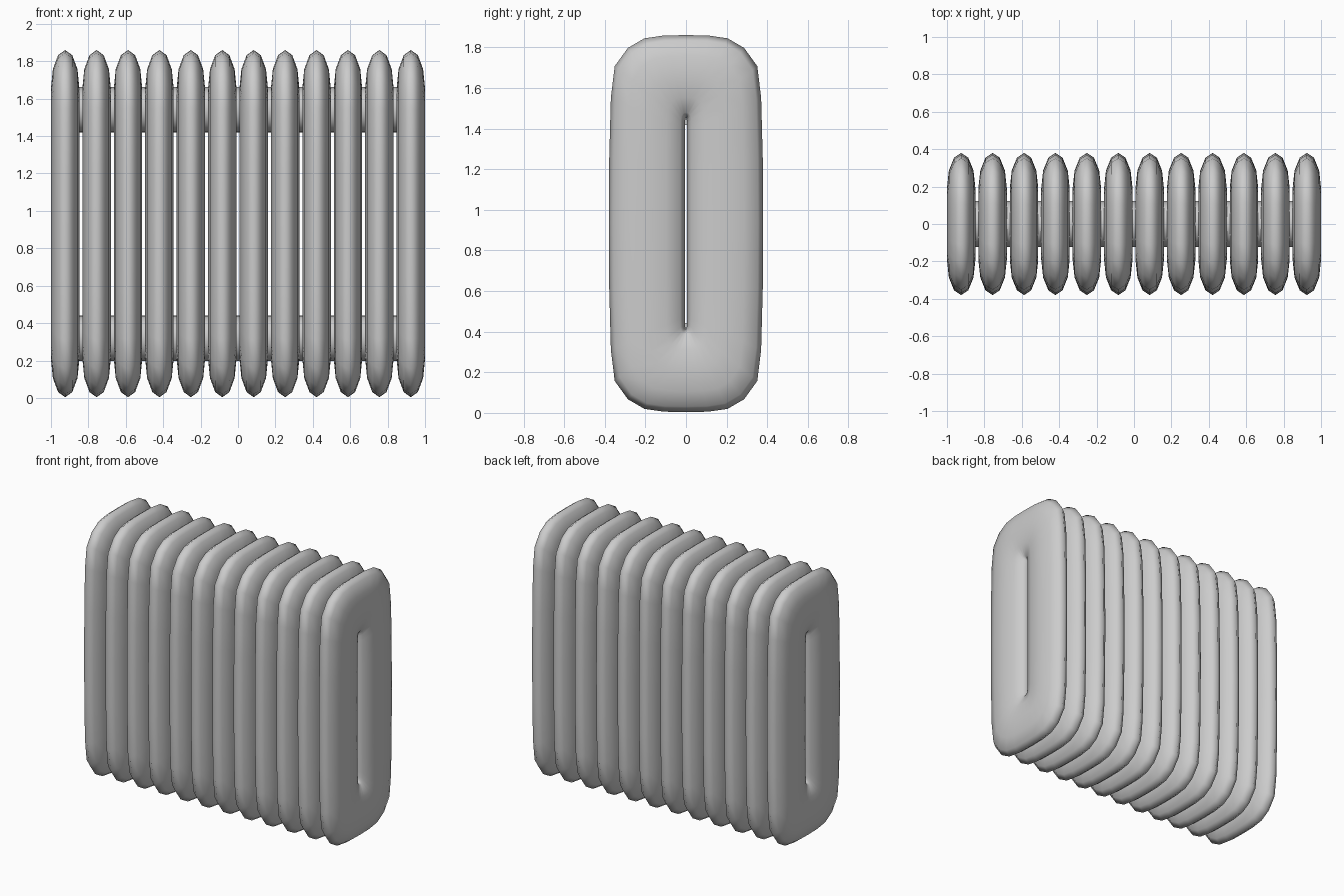
import bpy, bmesh, math

if "Cube" in bpy.data.objects:
    bpy.data.objects.remove(bpy.data.objects["Cube"])

FINS = 12
HALF_T = 0.076      # half thickness of a fin
MID_Z = 0.932       # mid height of a fin
SECTION = 12        # sides of the tube section

# quarter outline: outer y, outer z, inner y, inner z (z relative to mid height)
QUARTER = [
    (0.380, 0.000, 0.004, 0.000),
    (0.378, 0.320, 0.004, 0.270),
    (0.370, 0.620, 0.004, 0.460),
    (0.351, 0.775, 0.004, 0.492),
    (0.286, 0.865, 0.004, 0.507),
    (0.205, 0.912, 0.003, 0.515),
    (0.110, 0.926, 0.002, 0.518),
    (0.000, 0.928, 0.000, 0.520),
]


def full_outline():
    """Mirror the quarter outline into a closed loop."""
    q = QUARTER
    half = q + [(-a, b, -c, d) for a, b, c, d in reversed(q[:-1])]
    return half + [(a, -b, c, -d) for a, b, c, d in reversed(half[1:-1])]


def fin_mesh():
    """Stretched ring: elliptical section swept between slot and outer rim."""
    bm = bmesh.new()
    rings = []
    for oy, oz, iy, iz in full_outline():
        ring = []
        for k in range(SECTION):
            a = 2 * math.pi * k / SECTION
            t = 0.5 + 0.5 * math.cos(a)
            ring.append(bm.verts.new((HALF_T * math.sin(a),
                                      iy + (oy - iy) * t,
                                      iz + (oz - iz) * t)))
        rings.append(ring)
    n = len(rings)
    for i in range(n):
        r, s = rings[i], rings[(i + 1) % n]
        for k in range(SECTION):
            m = (k + 1) % SECTION
            bm.faces.new((r[k], s[k], s[m], r[m]))
    bmesh.ops.recalc_face_normals(bm, faces=bm.faces)
    for f in bm.faces:
        f.smooth = True
    me = bpy.data.meshes.new("radiator_fin")
    bm.to_mesh(me)
    bm.free()
    return me


# row of fins
mesh = fin_mesh()
first = -1 + HALF_T
pitch = -2 * first / (FINS - 1)
for i in range(FINS):
    fin = bpy.data.objects.new(f"radiator_fin_{i + 1}", mesh)
    fin.location = (first + i * pitch, 0, MID_Z)
    bpy.context.collection.objects.link(fin)

# short connecting pipes between neighbouring fins, top and bottom
for name, z in (("upper_pipe", 1.54), ("lower_pipe", 0.32)):
    for i in range(FINS - 1):
        bpy.ops.mesh.primitive_cylinder_add(
            vertices=24, radius=0.122, depth=pitch - 0.06,
            location=(first + (i + 0.5) * pitch, 0, z),
            rotation=(0, math.pi / 2, 0))
        pipe = bpy.context.object
        pipe.name = f"{name}_{i + 1}"
        bpy.ops.object.shade_smooth_by_angle()
